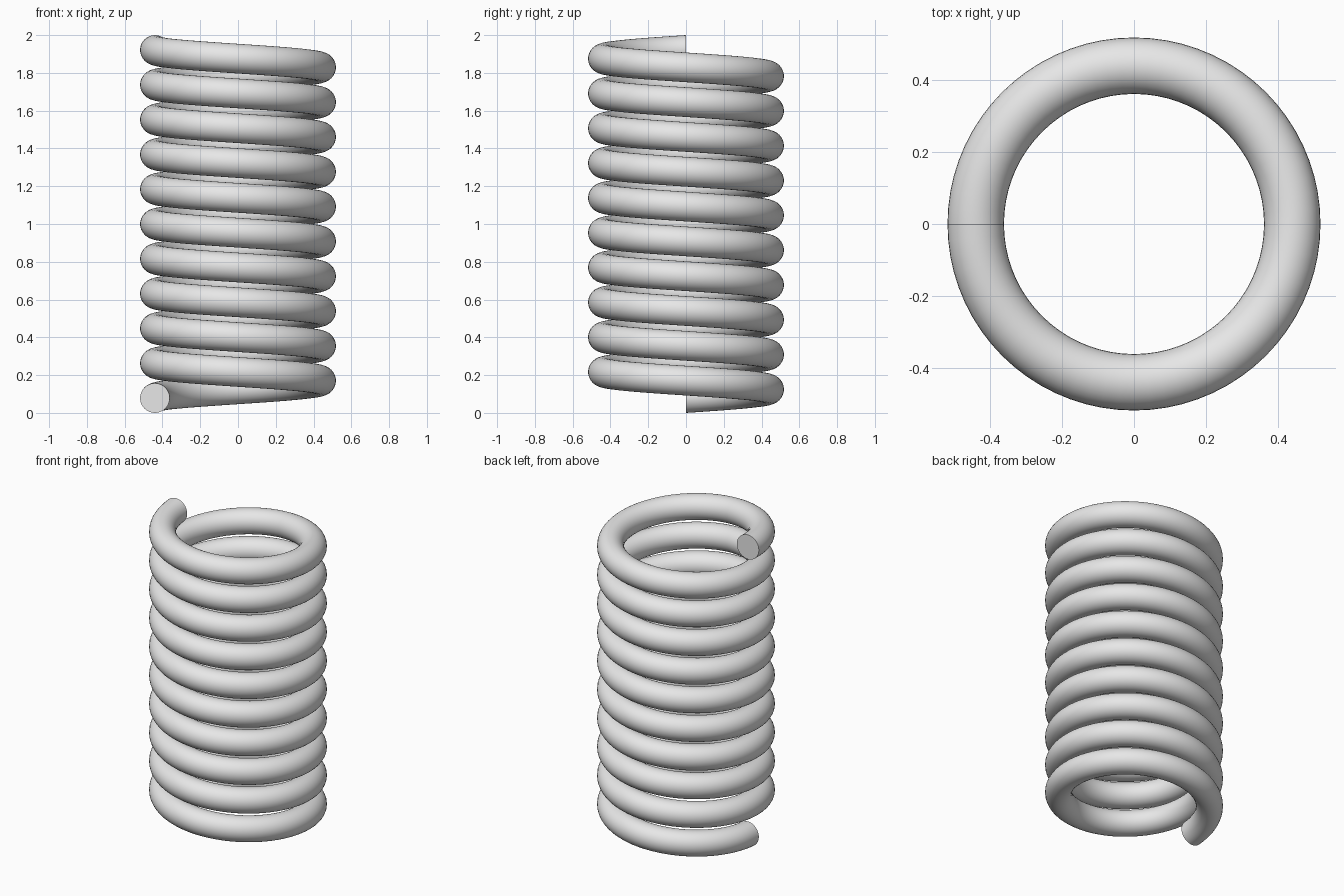
import bpy
import bmesh
from math import cos, sin, pi, tau, radians

if "Cube" in bpy.data.objects:
    bpy.data.objects.remove(bpy.data.objects["Cube"], do_unlink=True)

# Spring dimensions
COIL_RADIUS = 0.44
WIRE_RADIUS = 0.0785
TURNS = 10
STEPS = 72      # sections per turn
SIDES = 32      # sides of the wire
RISE = 2 - 2 * WIRE_RADIUS

steel = bpy.data.materials.new("plain grey")
steel.use_nodes = True
grey = (0.8, 0.8, 0.8, 1)
steel.diffuse_color = grey
steel.node_tree.nodes["Principled BSDF"].inputs["Base Color"].default_value = grey


def wire_section(bm, t):
    """Upright round section of the wire at fraction t of the coil."""
    turn = pi - t * TURNS * tau
    ring = []
    for i in range(SIDES):
        a = tau * i / SIDES
        r = COIL_RADIUS + WIRE_RADIUS * cos(a)
        z = WIRE_RADIUS + RISE * t + WIRE_RADIUS * sin(a)
        ring.append(bm.verts.new((r * cos(turn), r * sin(turn), z)))
    return ring


# Coil: sections swept along the helix, closed by flat ends
bm = bmesh.new()
count = TURNS * STEPS
rings = [wire_section(bm, k / count) for k in range(count + 1)]
for a, b in zip(rings, rings[1:]):
    for i in range(SIDES):
        j = (i + 1) % SIDES
        bm.faces.new((a[i], a[j], b[j], b[i]))
bm.faces.new(rings[0])
bm.faces.new(rings[-1])
bmesh.ops.recalc_face_normals(bm, faces=bm.faces[:])

mesh = bpy.data.meshes.new("spring_coil")
bm.to_mesh(mesh)
bm.free()
mesh.materials.append(steel)
coil = bpy.data.objects.new("spring_coil", mesh)
bpy.context.collection.objects.link(coil)

# Smooth wire with sharp cut ends
bpy.ops.object.select_all(action='DESELECT')
coil.select_set(True)
bpy.context.view_layer.objects.active = coil
bpy.ops.object.shade_smooth_by_angle(angle=radians(40))
